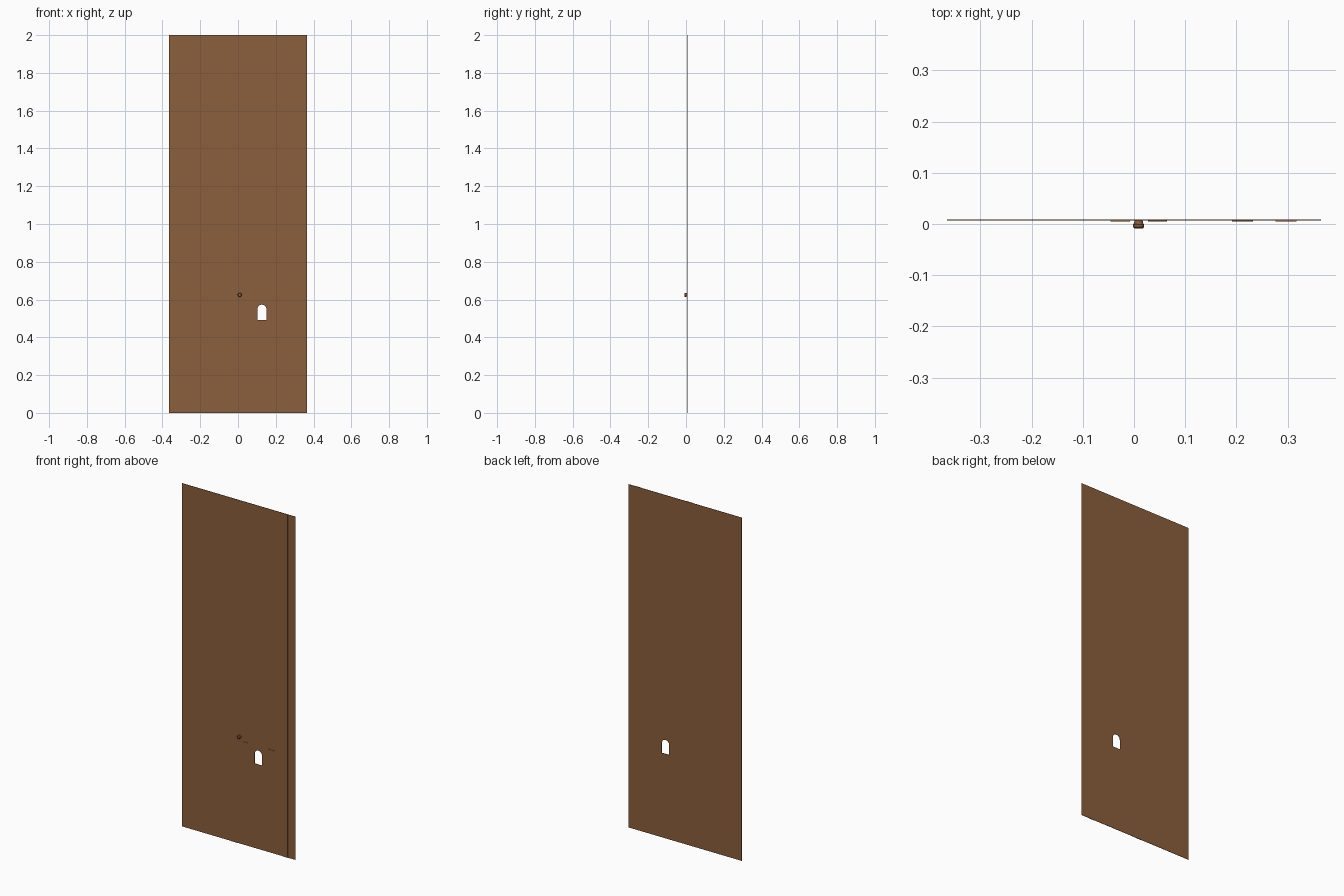
import bpy, bmesh, math
from mathutils import Vector

if "Cube" in bpy.data.objects:
    bpy.data.objects.remove(bpy.data.objects["Cube"])

brown = bpy.data.materials.new("wood brown")
brown.diffuse_color = (0.258, 0.112, 0.045, 1)
brown.use_nodes = True
brown.node_tree.nodes["Principled BSDF"].inputs["Base Color"].default_value = brown.diffuse_color

BACK, FACE, RAISED = 0.0085, 0.0065, 0.0046   # y of back, front face, raised trim


def finish(bm, name):
    bmesh.ops.recalc_face_normals(bm, faces=bm.faces)
    me = bpy.data.meshes.new(name)
    bm.to_mesh(me)
    bm.free()
    me.materials.append(brown)
    ob = bpy.data.objects.new(name, me)
    bpy.context.collection.objects.link(ob)
    return ob


def plate(name, loops, y0, y1):
    """Extrude flat x/z outlines (first outer, rest holes) from y1 to y0."""
    bm = bmesh.new()
    for pts in loops:
        vs = [bm.verts.new((x, y1, z)) for x, z in pts]
        for a, b in zip(vs, vs[1:] + vs[:1]):
            bm.edges.new((a, b))
    bmesh.ops.triangle_fill(bm, use_beauty=True, edges=bm.edges[:], normal=(0, -1, 0))
    ext = bmesh.ops.extrude_face_region(bm, geom=bm.faces[:])
    for v in ext["geom"]:
        if isinstance(v, bmesh.types.BMVert):
            v.co.y = y0
    return finish(bm, name)


def rect(x0, x1, z0, z1):
    return [(x0, z0), (x1, z0), (x1, z1), (x0, z1)]


# Main panel with a small arched opening
CX, R, SPRING, SILL = 0.1265, 0.024, 0.549, 0.492
arch = [(CX - R, SILL), (CX + R, SILL)]
arch += [(CX + R * math.cos(math.pi * i / 12), SPRING + R * math.sin(math.pi * i / 12))
         for i in range(13)]
plate("panel", [rect(-0.365, 0.365, 0, 2), arch], FACE, BACK)

# Full-height raised trim boards
plate("left_trim", [rect(-0.046, -0.008, 0, 2)], RAISED, FACE)
plate("right_trim", [rect(0.276, 0.317, 0, 2)], RAISED, FACE)

# Short raised plates either side of the opening
plate("left_plate", [rect(0.027, 0.064, 0.495, 0.6)], RAISED, FACE)
plate("right_plate", [rect(0.191, 0.232, 0.495, 0.6)], RAISED, FACE)

# Round knob: lathed stem and rim pointing to the front
profile = [(0.008, FACE), (0.009, 0.001), (0.011, -0.001), (0.011, -0.006), (0.008, -0.0085)]
bm = bmesh.new()
N = 16
rings = []
for r, y in profile:
    rings.append([bm.verts.new((0.009 + r * math.cos(2 * math.pi * i / N), y,
                                0.625 + r * math.sin(2 * math.pi * i / N))) for i in range(N)])
for a, b in zip(rings, rings[1:]):
    for i in range(N):
        j = (i + 1) % N
        bm.faces.new((a[i], a[j], b[j], b[i]))
bm.faces.new(rings[0])
bm.faces.new(rings[-1])
finish(bm, "knob")
